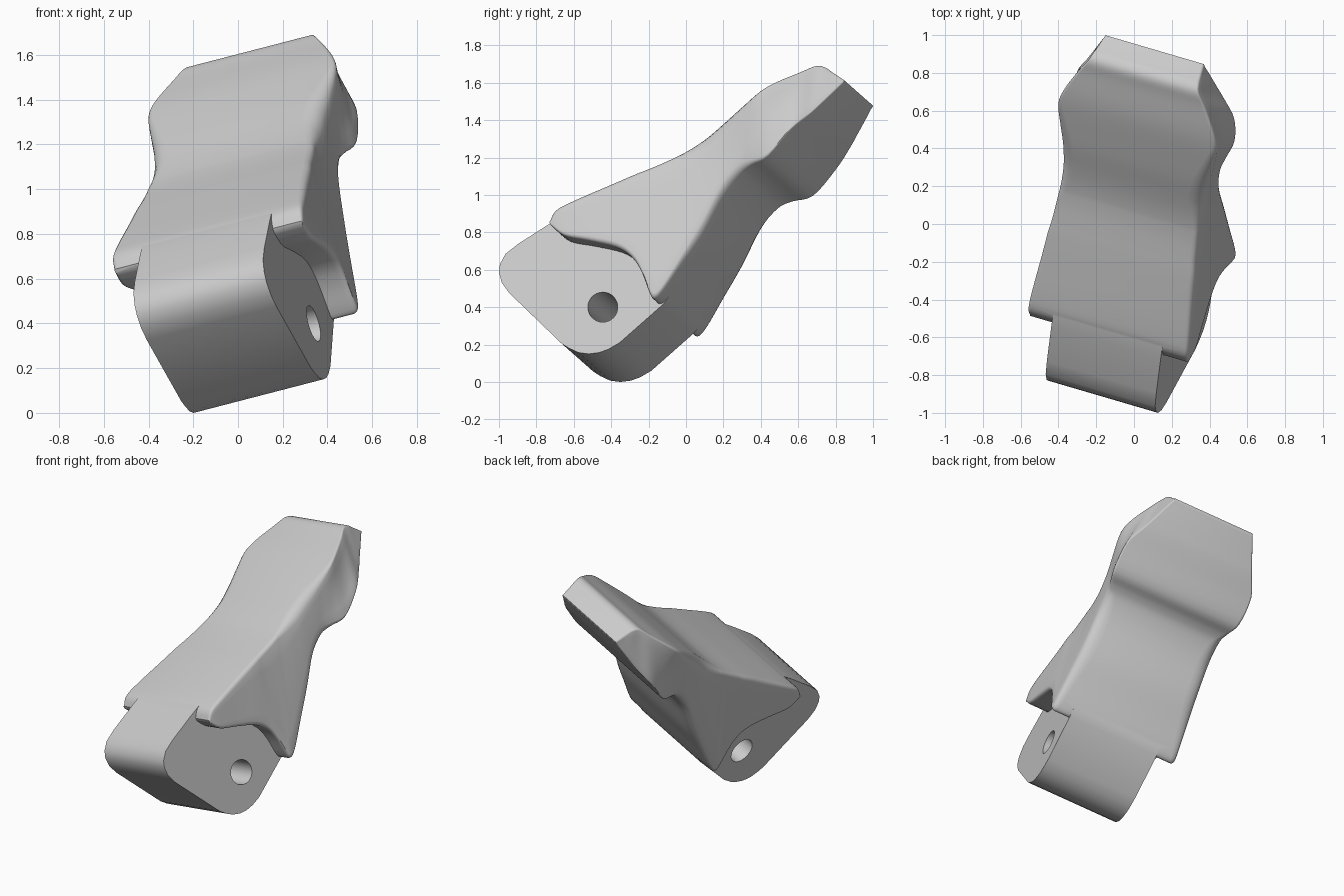
import bpy, bmesh, math
from mathutils import Vector

cube = bpy.data.objects.get("Cube")
if cube:
    bpy.data.objects.remove(cube, do_unlink=True)

# Single plain grey plastic
grey = bpy.data.materials.new("plain_grey")
grey.use_nodes = True
colour = (0.6, 0.6, 0.6, 1)
grey.diffuse_color = colour
grey.node_tree.nodes["Principled BSDF"].inputs["Base Color"].default_value = colour

# Hinge axis of the tilted part and the point where its middle plane is anchored
AXIS = Vector((0.931, -0.273, 0.241)).normalized()
ANCHOR = Vector((0.238, 0, 0))


def place(across, depth, height):
    """Point at a distance along the hinge axis from the tilted middle plane."""
    slide = -(depth * AXIS.y + height * AXIS.z) / AXIS.x
    return ANCHOR + AXIS * across + Vector((slide, depth, height))


def loft(name, rings):
    """Skin a list of equal closed rings and cap both ends."""
    bm = bmesh.new()
    rows = [[bm.verts.new(p) for p in ring] for ring in rings]
    for low, high in zip(rows, rows[1:]):
        for i in range(len(low)):
            j = (i + 1) % len(low)
            bm.faces.new((low[i], low[j], high[j], high[i]))
    bm.faces.new(rows[0])
    bm.faces.new(rows[-1])
    bmesh.ops.recalc_face_normals(bm, faces=bm.faces)
    mesh = bpy.data.meshes.new(name)
    bm.to_mesh(mesh)
    bm.free()
    obj = bpy.data.objects.new(name, mesh)
    bpy.context.collection.objects.link(obj)
    mesh.materials.append(grey)
    return obj


def prism(name, outline, half_width):
    return loft(name, [[place(side * half_width, a, b) for a, b in outline]
                       for side in (-1, 1)])


def select_only(obj):
    bpy.ops.object.select_all(action="DESELECT")
    obj.select_set(True)
    bpy.context.view_layer.objects.active = obj


def combine(target, other, operation):
    """Apply a boolean with another object, then remove that object."""
    other.hide_render = True
    mod = target.modifiers.new("combine", "BOOLEAN")
    mod.operation = operation
    mod.object = other
    mod.solver = "EXACT"
    select_only(target)
    bpy.ops.object.modifier_apply(modifier=mod.name)
    bpy.data.objects.remove(other, do_unlink=True)


def blend(p, q, r, s, t):
    """Smooth curve through stations q and r."""
    return [0.5 * (2 * b + (c - a) * t + (2 * a - 5 * b + 4 * c - d) * t * t
                   + (3 * b - a - 3 * c + d) * t ** 3)
            for a, b, c, d in zip(p, q, r, s)]


def section(station, steps=4, wall=6):
    """Ring with rounded corners and ruled side walls between two edges."""
    ta, tb, ts, ba, bb, bs, radius = station
    span = math.hypot(ta - ba, tb - bb)
    r = min(radius, span * 0.4)
    angles = [math.pi / 2 * k / steps for k in range(steps + 1)]
    # fraction of the way down the wall, and inset from it
    upper = [(r * (1 - math.cos(t)) / span, r * (1 - math.sin(t))) for t in angles]
    lower = [(1 - f, inset) for f, inset in reversed(upper)]
    start, end = upper[-1][0], lower[0][0]
    middle = [(start + (end - start) * k / wall, 0) for k in range(1, wall)]
    half = upper + middle + lower

    def point(side, f, inset):
        return place(side * (ts + (bs - ts) * f - inset),
                     ta + (ba - ta) * f, tb + (bb - tb) * f)

    return [point(1, *h) for h in half] + [point(-1, *h) for h in reversed(half)]


# Arm: upper edge, lower edge (depth, height, half width) and corner radius,
# in hundredths, from the wing noses over the feet and waist to the tip
STATIONS = [
    (-60.8, 75, 45, -60.3, 73.2, 45, 2),
    (-57.5, 81, 45.5, -53, 67.5, 45.5, 2),
    (-48, 86.5, 45, -40, 65, 45, 2.5),
    (-28, 96, 43, -25, 61.5, 44.5, 3),
    (-16, 101.5, 42, -17, 56, 44, 3),
    (-9, 104.6, 41, -12, 48, 44, 3),
    (-1, 108.2, 40.3, -8, 37.5, 44, 3),
    (5, 111.2, 39.8, -5.5, 34.3, 44, 3),
    (9, 113.6, 39.5, -1, 37.8, 43.5, 4),
    (15, 117.8, 39.5, 9, 53, 42, 6),
    (22, 123.3, 40, 19.5, 69, 40.5, 8),
    (31.5, 130.9, 41.5, 30, 89, 39.5, 8),
    (42, 138.4, 44, 39, 101, 40, 6),
    (52, 145.3, 45.3, 46, 106, 42, 3),
    (60, 150.6, 42.5, 56, 110, 45, 2),
    (71, 157.3, 36, 68, 124, 45, 1.5),
    (77.5, 161.4, 31.5, 77, 134, 39, 1),
    (82, 161.3, 30, 82.5, 141, 35, 1),
    (86, 158.7, 29, 87.5, 147.5, 31.5, 1),
    (92.3, 154.5, 28, 92.1, 153.6, 28, 1),
]
rows = [[v / 100 for v in row] for row in STATIONS]
padded = [rows[0]] + rows + [rows[-1]]
fine = [blend(*padded[i:i + 4], k / 4) for i in range(len(rows) - 1) for k in range(4)]
lever = loft("hinged_lever", [section(s) for s in fine + [rows[-1]]])

# Hinge block: rounded wedge between the wings, flush with the arm above and below
BLOCK = [(-36, 88), (-50, 85), (-57, 81.6), (-63, 78), (-81, 66.5), (-88, 61),
         (-91, 55.5), (-91.5, 51), (-90, 45.5), (-86, 40), (-58, 13), (-54, 10.5),
         (-49, 8.2), (-43.5, 7.5), (-38, 8.2), (-33, 10), (-27, 13.5), (-4, 33.8),
         (-1, 37.6), (3, 45), (5, 53), (-20, 85)]
block = prism("hinge_block", [(a / 100, b / 100) for a, b in BLOCK], 0.311)

# Pin hole straight through the block
circle = [math.tau * k / 32 for k in range(32)]
pin = prism("pin_hole_cutter",
            [(-0.36 + 0.08 * math.cos(t), 0.325 + 0.08 * math.sin(t)) for t in circle], 0.6)
combine(block, pin, "DIFFERENCE")

# One solid lever with its block
combine(lever, block, "UNION")
select_only(lever)
bpy.ops.object.shade_smooth_by_angle(angle=math.radians(35))
